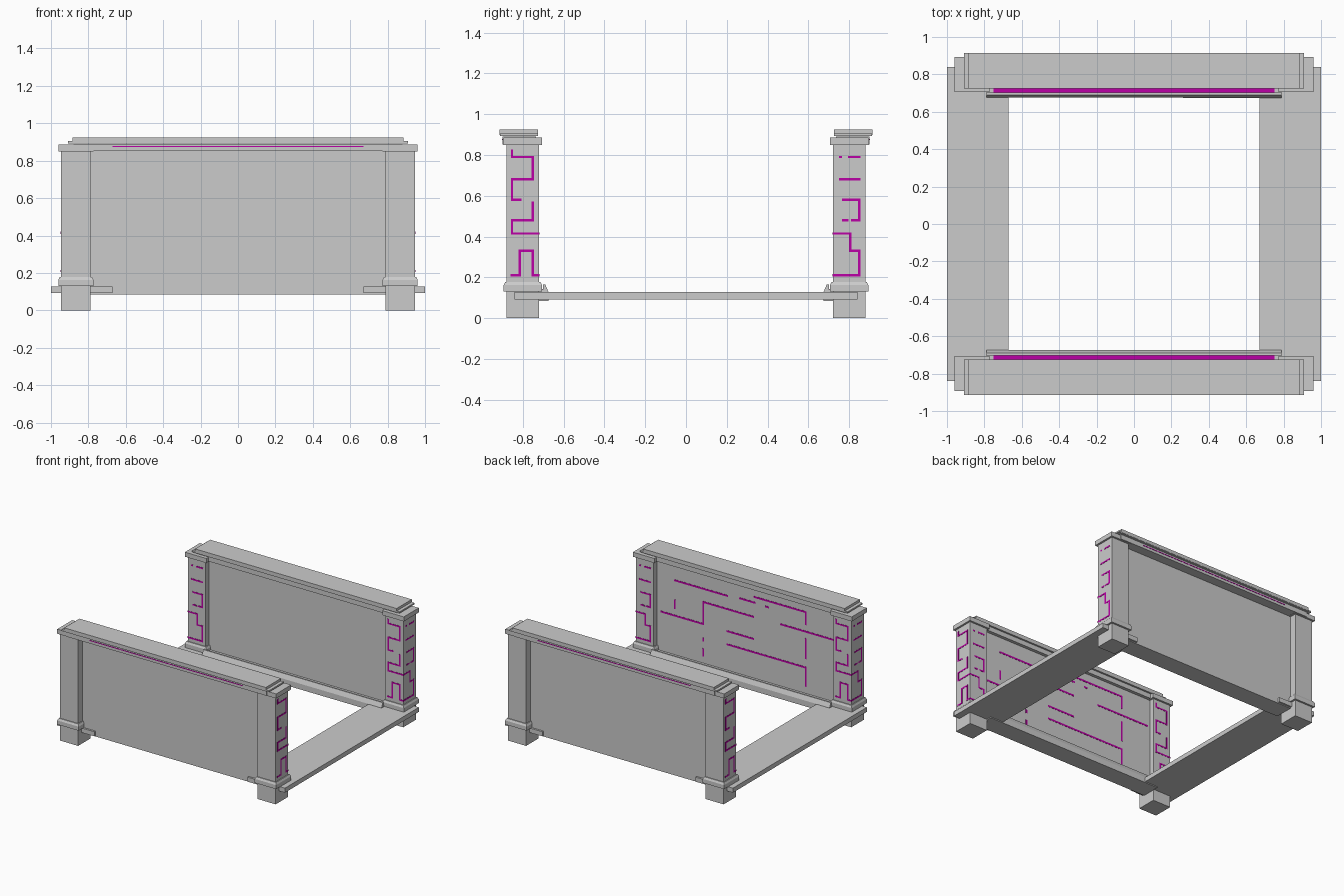
import bpy, bmesh, math
from mathutils import Matrix

if "Cube" in bpy.data.objects:
    bpy.data.objects.remove(bpy.data.objects["Cube"])

glow = bpy.data.materials.new("magenta_inlay")
glow.diffuse_color = (0.5, 0.0, 0.38, 1)
glow.use_nodes = True
glow.node_tree.nodes["Principled BSDF"].inputs["Base Color"].default_value = glow.diffuse_color


def new_object(name, bm, mat=None):
    bmesh.ops.recalc_face_normals(bm, faces=bm.faces)
    me = bpy.data.meshes.new(name)
    bm.to_mesh(me)
    bm.free()
    if mat:
        me.materials.append(mat)
    ob = bpy.data.objects.new(name, me)
    bpy.context.collection.objects.link(ob)
    return ob


def add_box(bm, x0, x1, y0, y1, z0, z1, inset=0.0):
    """Box whose top may be inset to make a chamfered moulding."""
    vs = bmesh.ops.create_cube(bm, size=1)["verts"]
    for v in vs:
        i = inset if v.co.z > 0 else 0
        v.co = (x1 - i if v.co.x > 0 else x0 + i,
                y1 - i if v.co.y > 0 else y0 + i,
                z1 if v.co.z > 0 else z0)


def boxes(name, specs, turn=0, mat=None):
    bm = bmesh.new()
    for s in specs:
        add_box(bm, *s)
    bm.transform(Matrix.Rotation(turn, 4, 'Z'))
    return new_object(name, bm, mat)


def extrude_x(name, profile, half, turn):
    """Extrude a y-z profile along x."""
    bm = bmesh.new()
    f = bm.faces.new([bm.verts.new((-half, y, z)) for y, z in profile])
    r = bmesh.ops.extrude_face_region(bm, geom=[f])
    bmesh.ops.translate(bm, vec=(2 * half, 0, 0),
                        verts=[v for v in r["geom"] if isinstance(v, bmesh.types.BMVert)])
    bm.transform(Matrix.Rotation(turn, 4, 'Z'))
    return new_object(name, bm)


def inlay(name, paths, place, w=0.006, d=0.0015):
    """Thin strips along right-angled (u, z) paths; place maps the box to a face."""
    bm = bmesh.new()
    for p in paths:
        for (u0, z0), (u1, z1) in zip(p, p[1:]):
            add_box(bm, min(u0, u1) - w, max(u0, u1) + w, -d, d,
                    min(z0, z1) - w, max(z0, z1) + w)
    bm.transform(place)
    return new_object(name, bm, glow)


# Line patterns on leg faces: u runs from -0.08 to 0.08 across the face
pattern_a = [
    [(-.053, .82), (-.053, .79), (.048, .79), (.048, .68), (-.053, .68), (-.053, .58), (-.012, .58)],
    [(.048, .565), (.048, .48), (-.053, .48), (-.053, .415), (.075, .415)],
    [(-.055, .21), (-.015, .21), (-.015, .33), (.048, .33), (.048, .21), (.075, .21)],
]
pattern_b = [
    [(-.045, .79), (-.04, .79)], [(.0, .79), (.05, .79)], [(-.045, .68), (.05, .68)],
    [(-.03, .58), (.05, .58), (.05, .48), (.015, .48)], [(-.03, .48), (-.01, .48)],
    [(-.075, .415), (.005, .415), (.005, .33), (.05, .33), (.05, .21), (-.075, .21)],
]

# Legs with base and capital mouldings
for sx in (-1, 1):
    for sy in (-1, 1):
        tag = ("left" if sx < 0 else "right") + ("_front" if sy < 0 else "_back")
        cx, cy = 0.867 * sx, 0.8 * sy
        ring = lambda r, z0, z1, i=0.0: (cx - r, cx + r, cy - r, cy + r, z0, z1, i)
        boxes("leg_" + tag, [ring(.079, 0, .86)])
        boxes("leg_base_" + tag, [ring(.094, .13, .162), ring(.094, .162, .178, .008)])
        boxes("leg_cap_" + tag, [ring(.079, .835, .85), ring(.094, .85, .886)])
        # Inlays on the outer side face and the inward face
        side = Matrix.Translation((cx + .079 * sx, cy, 0)) @ Matrix.Rotation(math.pi / 2 * sx, 4, 'Z')
        inner = Matrix.Translation((cx, cy - .079 * sy, 0)) @ Matrix.Rotation(0 if sy > 0 else math.pi, 4, 'Z')
        same = sx * sy > 0
        inlay("leg_side_inlay_" + tag, pattern_b if same else pattern_a, side)
        inlay("leg_inner_inlay_" + tag, pattern_a if same else pattern_b, inner)

# Front and back boards (drawn for the front, turned round for the back)
for tag, turn in (("front", 0), ("back", math.pi)):
    boxes("panel_" + tag, [(-.8, .8, -.825, -.76, .085, .86)], turn)
    # Top rail: lower board, overhanging ledge with chamfered ends, cover
    boxes("rail_" + tag, [(-.88, .88, -.9, -.735, .852, .89)], turn)
    boxes("rail_cover_" + tag, [(-.91, .91, -.913, -.725, .893, .905),
                                (-.885, .885, -.915, -.725, .897, .925)], turn)
    boxes("rail_line_" + tag, [(-.67, .67, -.902, -.898, .873, .879)], turn, glow)
    # Bottom trim with a raised lip and glowing channel
    extrude_x("bottom_trim_" + tag,
              [(-.77, .085), (-.675, .085), (-.675, .13), (-.69, .165),
               (-.702, .165), (-.702, .14), (-.77, .14)], .788, turn)
    boxes("trim_glow_" + tag, [(-.75, .75, -.732, -.704, .137, .142)], turn, glow)

# Circuit-like lines on the inner face of the front board
panel_lines = [
    [(.63, .73), (.17, .73)], [(.06, .74), (-.07, .74)],
    [(-.07, .785), (-.52, .785), (-.52, .69)], [(-.17, .735), (-.19, .735)],
    [(.63, .51), (.63, .57)],
    [(.75, .45), (.38, .45), (.38, .625), (-.06, .625)],
    [(.38, .32), (.38, .335)], [(.38, .2), (.38, .25)],
    [(.17, .45), (-.06, .45)], [(-.3, .63), (-.76, .63)],
    [(.17, .345), (-.52, .345), (-.52, .2)],
    [(-.52, .42), (-.52, .57)],
]
inlay("panel_inlay", panel_lines, Matrix.Translation((0, -.76, 0)), w=.007)

# Side planks joining the two boards
for sx, tag in ((-1, "left"), (1, "right")):
    x0, x1 = sorted((sx * .672, sx))
    boxes("side_plank_" + tag, [(x0, x1, -.84, .84, .092, .128)])
